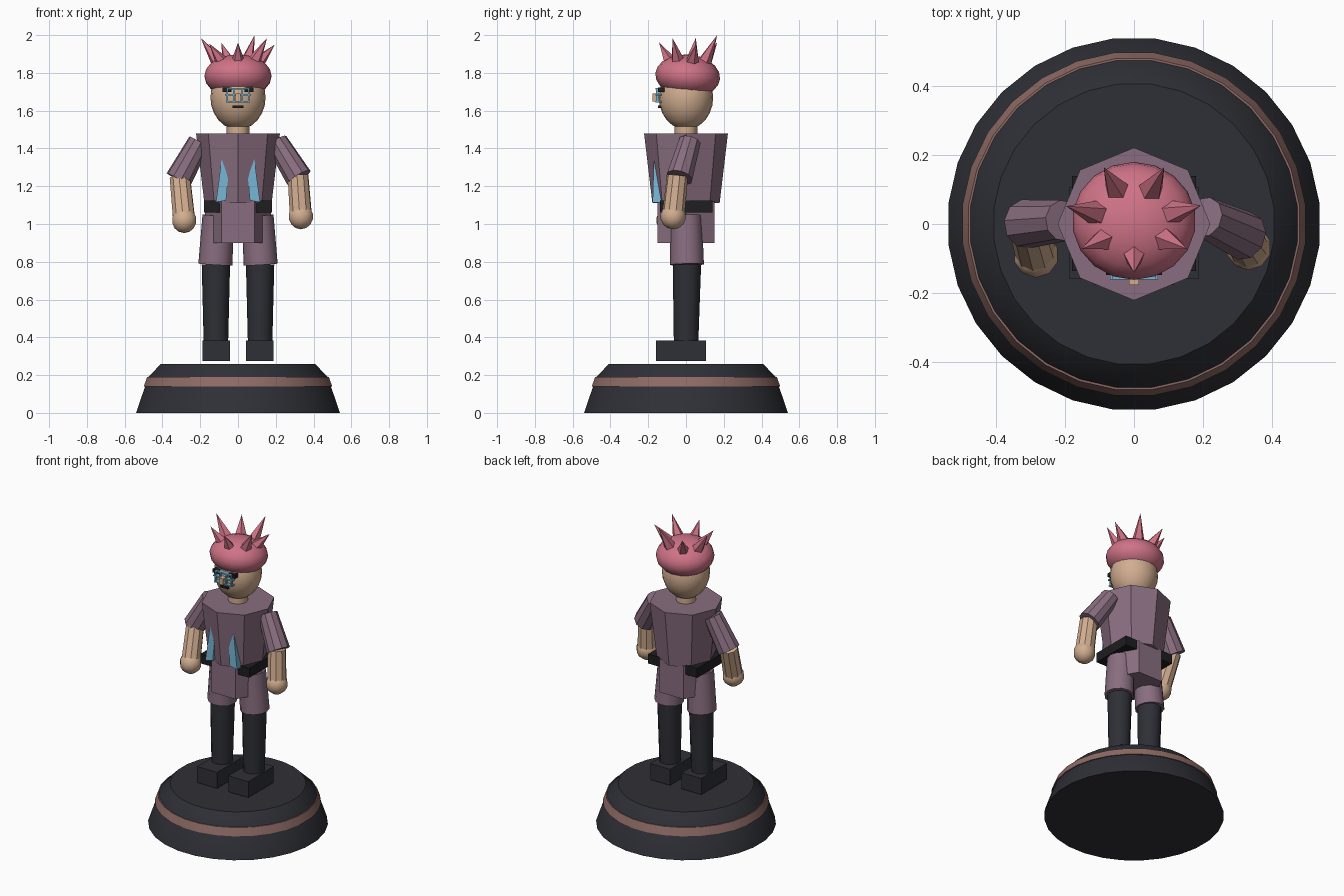
import bpy, bmesh, math
from mathutils import Vector, Matrix

if "Cube" in bpy.data.objects:
    bpy.data.objects.remove(bpy.data.objects["Cube"])


def material(name, rgb):
    m = bpy.data.materials.new(name)
    m.diffuse_color = (*rgb, 1)
    m.use_nodes = True
    m.node_tree.nodes["Principled BSDF"].inputs["Base Color"].default_value = m.diffuse_color
    return m


DARK = material("charcoal", (0.028, 0.029, 0.037))
BLACK = material("black", (0.013, 0.013, 0.016))
BAND = material("dusty_copper", (0.27, 0.145, 0.13))
MAUVE = material("mauve", (0.25, 0.155, 0.215))
SKIN = material("skin", (0.64, 0.42, 0.28))
PINK = material("pink", (0.62, 0.17, 0.24))
BLUE = material("light_blue", (0.18, 0.46, 0.66))


def finish(name, bm, mat, smooth=True):
    bmesh.ops.recalc_face_normals(bm, faces=bm.faces)
    me = bpy.data.meshes.new(name)
    bm.to_mesh(me)
    bm.free()
    me.materials.append(mat)
    ob = bpy.data.objects.new(name, me)
    bpy.context.collection.objects.link(ob)
    if smooth:
        bpy.ops.object.select_all(action='DESELECT')
        ob.select_set(True)
        bpy.context.view_layer.objects.active = ob
        bpy.ops.object.shade_smooth_by_angle(angle=math.radians(35))
    return ob


def rod(name, a, b, ra, rb, sides, mat, spin=0.0, smooth=True):
    """Tapered cylinder or cone from point a to point b."""
    a, b = Vector(a), Vector(b)
    d = b - a
    bm = bmesh.new()
    mx = (Matrix.Translation((a + b) / 2) @ Vector((0, 0, 1)).rotation_difference(d).to_matrix().to_4x4()
          @ Matrix.Rotation(spin, 4, 'Z'))
    bmesh.ops.create_cone(bm, cap_ends=True, segments=sides, radius1=ra, radius2=rb,
                          depth=d.length, matrix=mx)
    return finish(name, bm, mat, smooth)


def ball(name, c, r, mat, seg=16, rings=10, tilt=0.0):
    bm = bmesh.new()
    mx = Matrix.Translation(c) @ Matrix.Rotation(tilt, 4, 'X') @ Matrix.Diagonal((*r, 1))
    bmesh.ops.create_uvsphere(bm, u_segments=seg, v_segments=rings, radius=1, matrix=mx)
    return finish(name, bm, mat)


def box(name, lo, hi, mat):
    lo, hi = Vector(lo), Vector(hi)
    bm = bmesh.new()
    bmesh.ops.create_cube(bm, size=1, matrix=Matrix.Translation((lo + hi) / 2)
                          @ Matrix.Diagonal((*(hi - lo), 1)))
    return finish(name, bm, mat, False)


def stack(name, profile, sides, mat):
    """Solid of revolution around z from (radius, z) points."""
    bm = bmesh.new()
    rings = []
    for r, z in profile:
        rings.append([bm.verts.new((r * math.cos(t), r * math.sin(t), z))
                      for t in (2 * math.pi * (i + 0.5) / sides for i in range(sides))])
    for p, q in zip(rings, rings[1:]):
        for i in range(sides):
            j = (i + 1) % sides
            bm.faces.new((p[i], p[j], q[j], q[i]))
    bm.faces.new(rings[0])
    bm.faces.new(rings[-1])
    return finish(name, bm, mat)


# Display base with a coloured band
stack("base", [(0.543, 0), (0.478, 0.19), (0.41, 0.26)], 28, DARK)
stack("base_band", [(0.502, 0.14), (0.484, 0.19)], 28, BAND)

# Legs, shorts and shoes
for s, side in ((-1, "left"), (1, "right")):
    box(f"{side}_shoe", (s * 0.115 - 0.073, -0.16, 0.275), (s * 0.115 + 0.073, 0.107, 0.382), DARK)
    rod(f"{side}_leg", (s * 0.117, 0, 0.34), (s * 0.117, 0.005, 0.785), 0.064, 0.075, 12, DARK)
    rod(f"{side}_shorts", (s * 0.12, 0.005, 0.785), (s * 0.104, 0, 1.045), 0.09, 0.084, 12, MAUVE)

# Jacket, hem and belt
rod("hem", (0, 0, 0.90), (0, 0, 1.12), 0.175, 0.175, 6, MAUVE, math.pi / 6 + math.pi / 3, False)
rod("torso", (0, 0, 1.11), (0, 0, 1.48), 0.178, 0.222, 8, MAUVE, 0, False)
box("belt", (-0.18, -0.137, 1.062), (0.18, 0.14, 1.125), BLACK)

# Lapel stripes on the chest
for s, side in ((-1, "left"), (1, "right")):
    bm = bmesh.new()
    outline = [(0.085, 1.36), (0.053, 1.24), (0.063, 1.125), (0.117, 1.115), (0.10, 1.24)]
    front = bm.faces.new([bm.verts.new((s * x, -0.177 + 0.03 * (z - 1.11), z)) for x, z in outline])
    ext = bmesh.ops.extrude_face_region(bm, geom=[front])
    bmesh.ops.translate(bm, vec=(0, 0.045, 0),
                        verts=[v for v in ext["geom"] if isinstance(v, bmesh.types.BMVert)])
    finish(f"{side}_lapel", bm, BLUE, False)

# Arms: shoulder, elbow, hand
arms = {"left": ((-0.205, 0.01, 1.435), (-0.315, 0.0, 1.235), (-0.285, -0.09, 1.02)),
        "right": ((0.205, 0.02, 1.435), (0.322, -0.035, 1.245), (0.333, -0.068, 1.04))}
for side, (shoulder, elbow, hand) in arms.items():
    rod(f"{side}_sleeve", shoulder, elbow, 0.06, 0.072, 10, MAUVE)
    top = Vector(elbow) + Vector((0.008 if side == "left" else -0.004, -0.01, 0.01))
    rod(f"{side}_forearm", top, hand, 0.056, 0.06, 10, SKIN)
    ball(f"{side}_hand", hand, (0.068,) * 3, SKIN, 10, 7)

# Neck, head, nose and hair
rod("neck", (0, 0, 1.44), (0, 0, 1.56), 0.06, 0.06, 12, SKIN)
ball("head", (0, 0, 1.67), (0.146, 0.144, 0.17), SKIN, 20, 12)
box("nose", (-0.014, -0.178, 1.648), (0.014, -0.13, 1.69), SKIN)
ball("hair", (0, 0.009, 1.783), (0.18, 0.172, 0.114), PINK, 18, 10, math.radians(-5))

# Hair spikes, by tip position
tips = [(-0.197, 0.052, 1.985), (0.195, 0.054, 1.95), (-0.088, 0.165, 1.96), (0.088, 0.165, 2.0),
        (-0.152, -0.072, 1.955), (0.154, -0.072, 1.985), (0, -0.142, 1.96)]
for i, (x, y, z) in enumerate(tips):
    rod(f"hair_spike_{i + 1}", (x * 0.5, y * 0.55, 1.845), (x, y, z), 0.042, 0, 5, PINK, 0, False)

# Eyes, mouth and spectacles
box("mouth", (-0.028, -0.148, 1.613), (0.028, -0.12, 1.627), BLACK)
for s, side in ((-1, "left"), (1, "right")):
    box(f"{side}_eye", (s * 0.058 - 0.024, -0.149, 1.698), (s * 0.058 + 0.024, -0.115, 1.722), BLACK)
    for x in (0.022, 0.058):
        box(f"{side}_frame_upright", (s * x - 0.004, -0.158, 1.65), (s * x + 0.004, -0.145, 1.715), BLUE)
for z, w in ((1.717, 0.062), (1.685, 0.07), (1.647, 0.064)):
    box("frame_bar", (-w, -0.161, z - 0.004), (w, -0.13, z + 0.004), BLUE)
